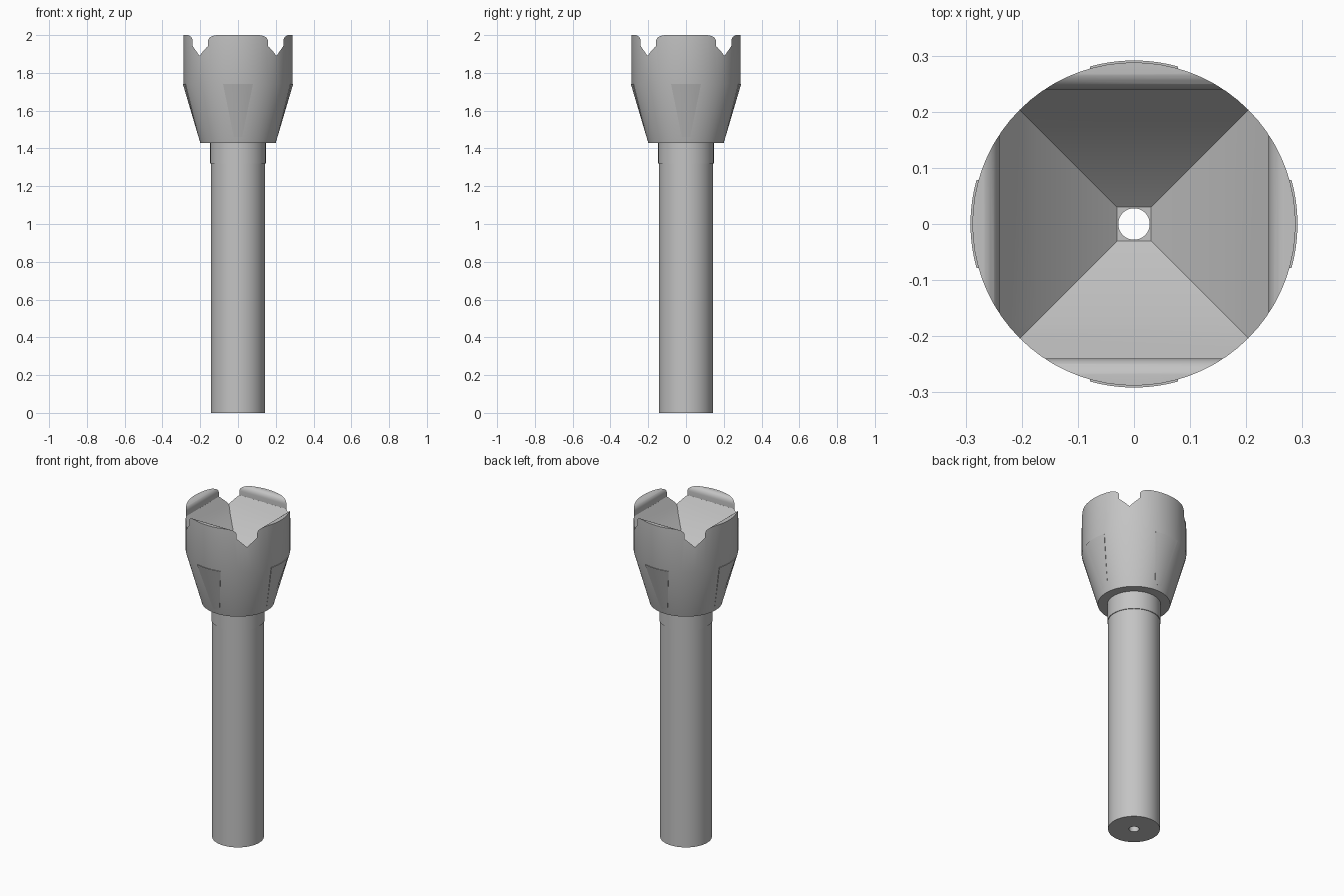
import bpy, bmesh, math

if "Cube" in bpy.data.objects:
    bpy.data.objects.remove(bpy.data.objects["Cube"], do_unlink=True)

grey = bpy.data.materials.new("light_grey")
grey.use_nodes = True
colour = (0.55, 0.55, 0.55, 1)
grey.diffuse_color = colour
grey.node_tree.nodes["Principled BSDF"].inputs["Base Color"].default_value = colour

BORE = 0.028
HEAD_BASE, SHOULDER, TOP = 1.43, 1.74, 2.0
BASE_R, HEAD_R = 0.2, 0.288


def finish(bm, name):
    bmesh.ops.recalc_face_normals(bm, faces=bm.faces)
    mesh = bpy.data.meshes.new(name)
    bm.to_mesh(mesh)
    bm.free()
    mesh.materials.append(grey)
    obj = bpy.data.objects.new(name, mesh)
    bpy.context.collection.objects.link(obj)
    return obj


def smooth(obj, degrees=30):
    bpy.ops.object.select_all(action='DESELECT')
    obj.select_set(True)
    bpy.context.view_layer.objects.active = obj
    bpy.ops.object.shade_smooth_by_angle(angle=math.radians(degrees))


def loft(name, rings, closed=False):
    """Skin a stack of equal rings; close it into a loop or cap both ends."""
    bm = bmesh.new()
    rows = [[bm.verts.new(p) for p in ring] for ring in rings]
    pairs = list(zip(rows, rows[1:]))
    if closed:
        pairs.append((rows[-1], rows[0]))
    else:
        bm.faces.new(rows[0])
        bm.faces.new(rows[-1])
    n = len(rows[0])
    for a, b in pairs:
        for i in range(n):
            j = (i + 1) % n
            bm.faces.new((a[i], a[j], b[j], b[i]))
    return finish(bm, name)


def lathe(name, profile, steps=72):
    """Revolve a closed (radius, height) profile around z."""
    turns = [2 * math.pi * i / steps for i in range(steps)]
    return loft(name, [[(r * math.cos(t), r * math.sin(t), z) for t in turns]
                       for r, z in profile], closed=True)


# Shaft with a slightly wider collar, bored through
shaft = lathe("shaft", [(BORE, 0), (0.143, 0), (0.143, 1.32), (0.147, 1.32),
                        (0.147, 1.46), (BORE, 1.46)])
smooth(shaft)

# Flared head
head = lathe("head", [(BORE, HEAD_BASE), (BASE_R, HEAD_BASE), (HEAD_R, SHOULDER),
                      (HEAD_R, TOP), (BORE, TOP)])

# Square funnel with a rounded lip; its corners break out as four V notches
funnel = [(0.03, 1.60), (0.03, 1.72), (0.175, 1.849), (0.24, 1.942)]
for k in range(7):
    a = math.radians(15 * k)
    funnel.append((0.272 - 0.032 * math.cos(a), 1.9685 + 0.032 * math.sin(a)))
funnel.append((0.272, 2.1))
cutter = loft("funnel_cutter", [[(w * sx, w * sy, z) for sx, sy in
                                 ((1, 1), (-1, 1), (-1, -1), (1, -1))]
                                for w, z in funnel[1:]])
cutter.hide_render = True
cut = head.modifiers.new("funnel", 'BOOLEAN')
cut.object = cutter
cut.operation = 'DIFFERENCE'
cut.solver = 'EXACT'
bpy.context.view_layer.objects.active = head
bpy.ops.object.modifier_apply(modifier=cut.name)
bpy.data.objects.remove(cutter, do_unlink=True)
smooth(head, 28)


# Tapered plates standing just proud of the flare on four sides
def plate(name, turn):
    rings = []
    for k in range(5):
        f = k / 4
        z = 1.46 + (SHOULDER - 1.46) * f
        body = BASE_R + (HEAD_R - BASE_R) * (z - HEAD_BASE) / (SHOULDER - HEAD_BASE)
        half = math.asin((0.022 + 0.056 * f) / body)
        angles = [half * (i / 4 - 1) for i in range(9)]
        outer = [(body + 0.0005 + 0.003 * f, a) for a in angles]
        inner = [(body - 0.006, a) for a in reversed(angles)]
        rings.append([(r * math.cos(a + turn), r * math.sin(a + turn), z)
                      for r, a in outer + inner])
    smooth(loft(name, rings))


for i, side in enumerate(("left", "back", "right", "front")):
    plate(side + "_plate", i * math.pi / 2)
